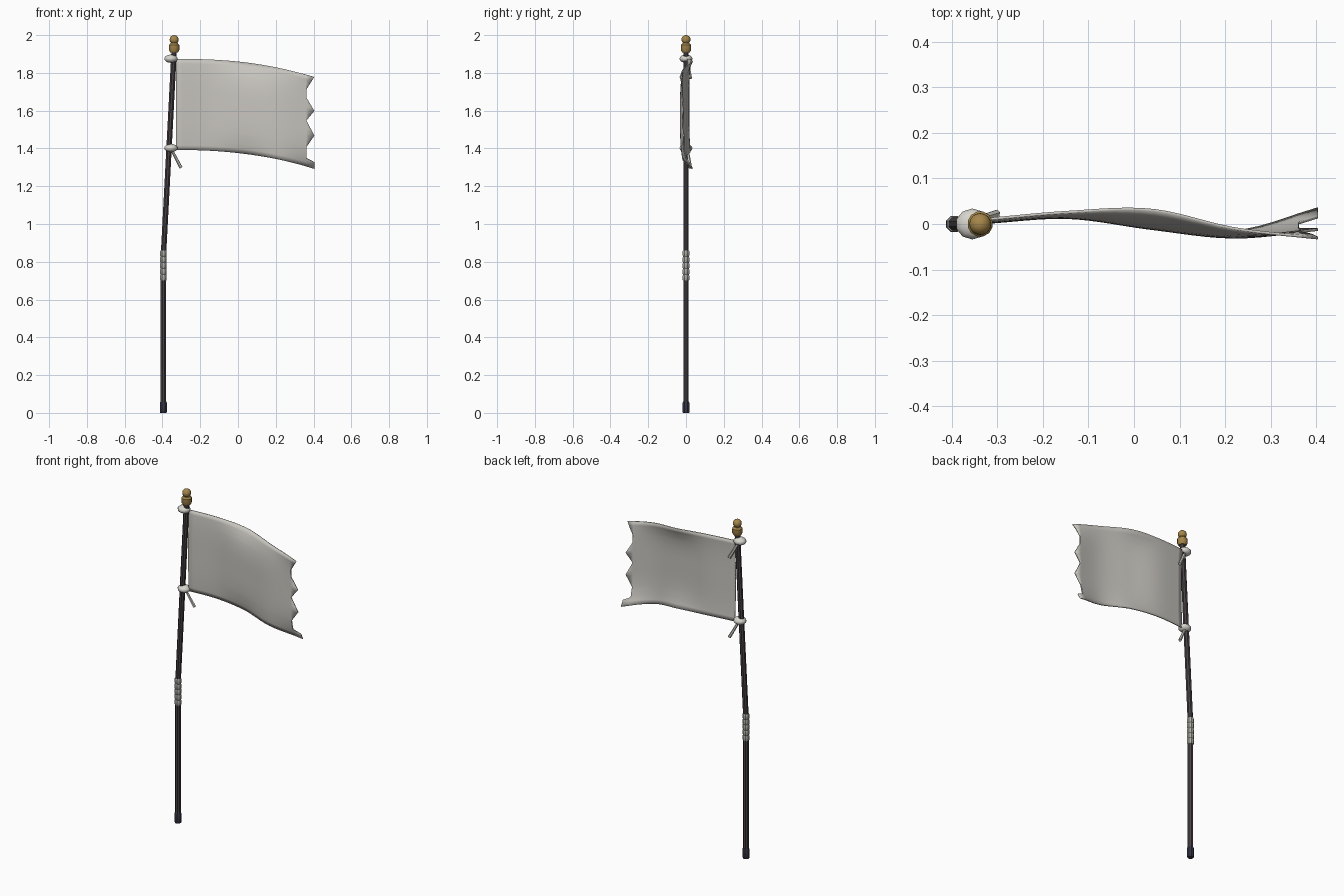
import bpy, bmesh, math
from mathutils import Vector, Matrix

cube = bpy.data.objects.get("Cube")
if cube:
    bpy.data.objects.remove(cube, do_unlink=True)


def material(name, rgb, rough=0.8):
    m = bpy.data.materials.new(name)
    m.use_nodes = True
    m.diffuse_color = (*rgb, 1)
    bsdf = m.node_tree.nodes["Principled BSDF"]
    bsdf.inputs["Base Color"].default_value = (*rgb, 1)
    bsdf.inputs["Roughness"].default_value = rough
    return m


CLOTH = material("off white cloth", (0.58, 0.56, 0.52))
CORD = material("pale cord", (0.68, 0.66, 0.61))
WRAP = material("grey grip wrap", (0.42, 0.42, 0.38))
WOOD = material("dark wood", (0.065, 0.052, 0.058))
IRON = material("dark blue iron", (0.035, 0.036, 0.06))
GOLD = material("old gold", (0.38, 0.24, 0.07))


def finish(name, bm, mat, smooth=True, angle=35):
    bmesh.ops.recalc_face_normals(bm, faces=bm.faces[:])
    me = bpy.data.meshes.new(name)
    bm.to_mesh(me)
    bm.free()
    me.materials.append(mat)
    ob = bpy.data.objects.new(name, me)
    bpy.context.collection.objects.link(ob)
    if smooth:
        bpy.ops.object.select_all(action='DESELECT')
        ob.select_set(True)
        bpy.context.view_layer.objects.active = ob
        bpy.ops.object.shade_smooth_by_angle(angle=math.radians(angle))
    return ob


def turned(name, start, end, profile, mat, sides=8, smooth=True):
    """Solid turned around the axis start-end; profile holds (fraction, radius)."""
    start, end = Vector(start), Vector(end)
    rot = (end - start).to_track_quat('Z', 'Y')
    bm = bmesh.new()
    rings = []
    for f, r in profile:
        ring = []
        for i in range(sides):
            a = math.tau * (i + 0.5) / sides
            offset = rot @ Vector((r * math.cos(a), r * math.sin(a), 0))
            ring.append(bm.verts.new(start.lerp(end, f) + offset))
        rings.append(ring)
    for lo, hi in zip(rings, rings[1:]):
        for i in range(sides):
            j = (i + 1) % sides
            bm.faces.new((lo[i], lo[j], hi[j], hi[i]))
    bm.faces.new(rings[0][::-1])
    bm.faces.new(rings[-1])
    return finish(name, bm, mat, smooth)


def ball(name, centre, radii, mat, segments, rings):
    bm = bmesh.new()
    place = Matrix.Translation(centre) @ Matrix.Diagonal((*radii, 1))
    bmesh.ops.create_uvsphere(bm, u_segments=segments, v_segments=rings,
                              radius=1, matrix=place)
    return finish(name, bm, mat, True, 60)


# Pole: upright lower shaft, leaning upper shaft, iron foot
FOOT_X, TOP_X, BEND = -0.395, -0.338, 0.84
even = [(0, 0.0155), (1, 0.0155)]
turned("lower_pole", (FOOT_X, 0, 0.02), (FOOT_X, 0, BEND), even, WOOD)
turned("upper_pole", (FOOT_X, 0, BEND - 0.01), (TOP_X, 0, 1.92), even, WOOD)
turned("pole_foot", (FOOT_X, 0, 0), (FOOT_X, 0, 0.06),
       [(0, 0.018), (0.1, 0.0195), (0.9, 0.0195), (1, 0.017)], IRON)

# Grip of five wrapped bands
for i in range(5):
    z = 0.70 + 0.032 * i
    turned(f"grip_band_{i + 1}", (FOOT_X, 0, z), (FOOT_X, 0, z + 0.032),
           [(0, 0.0165), (0.15, 0.019), (0.85, 0.019), (1, 0.0165)], WRAP)

# Finial: turned collar with a ball on top
turned("finial_collar", (TOP_X, 0, 1.908), (TOP_X, 0, 1.957),
       [(0, 0.021), (0.25, 0.028), (0.8, 0.028), (1, 0.02)], GOLD, 12)
ball("finial_ball", (TOP_X, 0, 1.976), (0.024, 0.024, 0.024), GOLD, 16, 10)

# Two cord knots, each with a loose tail
for label, z in (("upper", 1.875), ("lower", 1.402)):
    ball(f"{label}_knot", (-0.355, 0, z), (0.037, 0.034, 0.022), CORD, 10, 8)
    turned(f"{label}_knot_tail", (-0.352, 0.008, z - 0.008),
           (-0.302, 0.023, z - 0.104), [(0, 0.007), (1, 0.009)], CORD, 6)


# Flag cloth
def spline(points, u):
    """Smooth curve through evenly spaced values."""
    n = len(points) - 1
    i = min(int(u * n), n - 1)
    f = u * n - i
    b, c = points[i], points[i + 1]
    a = points[i - 1] if i else 2 * b - c
    d = points[i + 2] if i + 2 <= n else 2 * c - b
    return b + 0.5 * f * (c - a + f * (2*a - 5*b + 4*c - d + f * (3*(b - c) + d - a)))


def linear(points, t):
    for (t0, v0), (t1, v1) in zip(points, points[1:]):
        if t <= t1:
            return v0 + (v1 - v0) * (t - t0) / (t1 - t0)
    return points[-1][1]


# Sideways wave of the top edge, middle and bottom edge, from pole to free end
TOP = (0.010, 0.026, 0.031, -0.010, -0.031)
MIDDLE = (0.003, 0.014, -0.010, -0.029, -0.012)
BOTTOM = (0.008, 0.022, 0.015, -0.016, 0.034)
# Torn end: 1 is a tooth tip and 0 a notch, from top to bottom
TEETH = [(0, 1), (0.16, 0), (0.25, 0), (0.37, 1), (0.5, 0),
         (0.64, 1), (0.79, 0), (0.91, 0), (0.93, 1), (1, 1)]
LEFT, NOTCH, WIDTH, COLS = -0.328, 0.36, 0.732, 24

rows = sorted({round(i / 20, 3) for i in range(21)} | {t for t, _ in TEETH})
bm = bmesh.new()
grid = []
for t in rows:
    line = []
    for i in range(COLS + 2):
        x = LEFT + (NOTCH - LEFT) * min(i / COLS, 1)
        if i > COLS:
            x += 0.002 + 0.042 * linear(TEETH, t)
        u = (x - LEFT) / WIDTH
        drop = max(u, 0) ** 2.3
        z = (1.874 - 0.096 * drop) * (1 - t) + (1.392 - 0.099 * drop) * t
        s = 2 * t - 1
        mid, edge = spline(MIDDLE, u), spline(BOTTOM if s > 0 else TOP, u)
        y = mid + (edge - mid) * abs(s) ** 3.5
        line.append(bm.verts.new((x, y, z)))
    grid.append(line)
for a, b in zip(grid, grid[1:]):
    for i in range(COLS + 1):
        bm.faces.new((a[i], b[i], b[i + 1], a[i + 1]))
flag = finish("flag_cloth", bm, CLOTH, True, 50)
solid = flag.modifiers.new("thickness", 'SOLIDIFY')
solid.thickness = 0.006
solid.offset = 0
# Keep the rim crisp by ordering the smoothing after the thickness
if len(flag.modifiers) > 1:
    flag.modifiers.move(len(flag.modifiers) - 1, 0)
